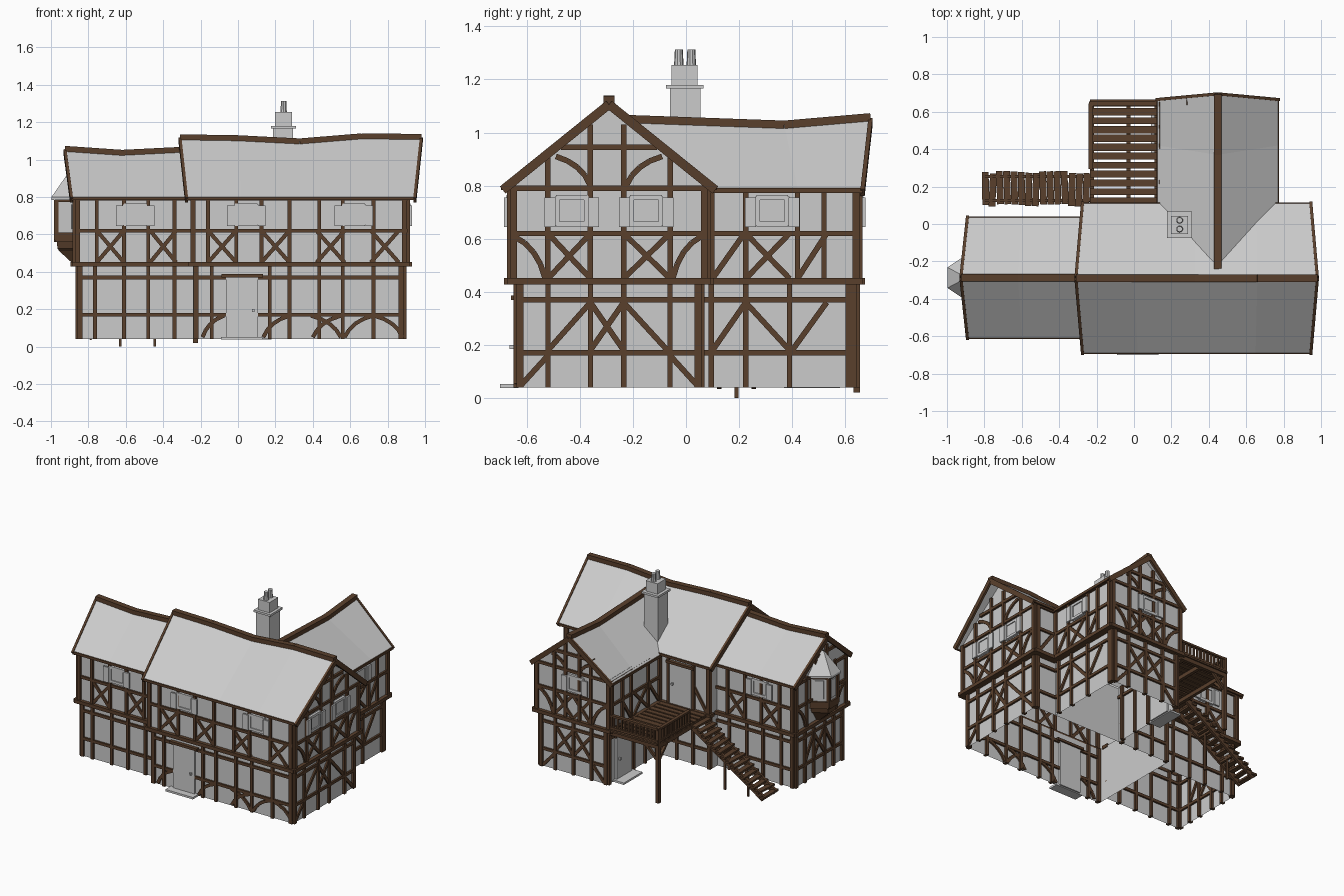
import bpy, bmesh, random
from mathutils import Vector as V

if "Cube" in bpy.data.objects:
    bpy.data.objects.remove(bpy.data.objects["Cube"])

random.seed(4)
WOOD = bpy.data.materials.new("dark_timber")
WOOD.diffuse_color = (0.10, 0.05, 0.025, 1)
WOOD.use_nodes = True
WOOD.node_tree.nodes["Principled BSDF"].inputs["Base Color"].default_value = WOOD.diffuse_color
parts = {}


def mesh(name, wood=True):
    if name not in parts:
        parts[name] = (bmesh.new(), wood)
    return parts[name][0]


def poly(bm, pts):
    return bm.faces.new([bm.verts.new(p) for p in pts])


def beam(bm, p, q, w, d, n=(0, 0, 1)):
    """Square bar from p to q: depth d along n, width w across."""
    p, q, n = V(p), V(q), V(n)
    t = (q - p).normalized()
    s = t.cross(n).normalized()
    n = s.cross(t)
    v = [bm.verts.new(e + s * a * w / 2 + n * b * d / 2)
         for e in (p, q) for a, b in ((-1, -1), (1, -1), (1, 1), (-1, 1))]
    for f in ((3, 2, 1, 0), (4, 5, 6, 7), (0, 1, 5, 4), (1, 2, 6, 5), (2, 3, 7, 6), (3, 0, 4, 7)):
        bm.faces.new([v[i] for i in f])


def box(bm, lo, hi):
    x, y = (lo[0] + hi[0]) / 2, (lo[1] + hi[1]) / 2
    beam(bm, (x, y, lo[2]), (x, y, hi[2]), hi[1] - lo[1], hi[0] - lo[0], (1, 0, 0))


class Wall:
    """Flat wall: axis it runs along, fixed coordinate c, outward sign s."""
    def __init__(self, axis, c, s):
        self.axis, self.c, self.s = axis, c, s
        self.n = (0, s, 0) if axis == 'x' else (s, 0, 0)

    def at(self, u, z, d=0):
        k = self.c + self.s * d
        return (u, k, z) if self.axis == 'x' else (k, u, z)

    def bar(self, bm, u0, z0, u1, z1, w=0.021, d=0.03, off=0.0):
        beam(bm, self.at(u0, z0, off), self.at(u1, z1, off), w, d, self.n)

    def arc(self, bm, u0, z0, u1, z1):
        p, q = V((u0, z0)), V((u1, z1))
        c = ((p + q) / 2).lerp(V((u0, z1)), 0.5)
        pts = [p * (1 - t) ** 2 + c * 2 * t * (1 - t) + q * t * t for t in (0, .25, .5, .75, 1)]
        for a, b in zip(pts, pts[1:]):
            self.bar(bm, *a, *b, d=0.022)

    def timber(self, name, u0, u1, posts, z0, z1, rails, xs=(), diag=(), arcs=()):
        bm = mesh(name)
        for u in posts:
            edge = min(abs(u - u0), abs(u - u1)) < 0.02
            self.bar(bm, u, z0, u, z1, 0.026 if edge else 0.02)
        for z in rails:
            self.bar(bm, u0, z, u1, z, 0.02, 0.026)
        for a, b, za, zb in xs:
            self.bar(bm, a, za, b, zb, d=0.022)
            self.bar(bm, a, zb, b, za, d=0.02)
        for e in diag:
            self.bar(bm, *e, d=0.022)
        for e in arcs:
            self.arc(bm, *e)
        if z0 > 0.4:
            self.bar(bm, u0 - .015, .44, u1 + .015, .44, 0.025, 0.05)

    def window(self, u, z=0.705):
        bm = mesh("shuttered_windows", False)
        self.bar(bm, u, z - .045, u, z + .045, 0.1, 0.02)
        for s in (-1, 1):
            self.bar(bm, u + s * .055, z - .055, u + s * .055, z + .055, 0.018, 0.036)
            self.bar(bm, u - .06, z + s * .05, u + .06, z + s * .05, 0.018, 0.034)
            self.bar(bm, u + s * .082, z - .06, u + s * .082, z + .05, 0.042, 0.012, 0.02)

    def door(self, u, z0, z1, w=0.17):
        bm = mesh("doors", False)
        self.bar(bm, u, z0, u, z1, w, 0.03)
        self.bar(bm, u + w * .35, z0 + .14, u + w * .35, z0 + .155, 0.012, 0.02, 0.02)
        self.bar(mesh("door_lintels"), u - w * .65, z1 + .008, u + w * .65, z1 + .008, 0.018, 0.05)


def block(name, axis, a0, a1, b0, b1, z0, z1, peak=None):
    """Hollow wall shell; with a peak the two ends become gables."""
    bm = mesh(name, False)
    P = (lambda a, b, z: (a, b, z)) if axis == 'x' else (lambda a, b, z: (b, a, z))
    for b in (b0, b1):
        poly(bm, [P(a0, b, z0), P(a1, b, z0), P(a1, b, z1), P(a0, b, z1)])
    for a in (a0, a1):
        top = [P(a, (b0 + b1) / 2, peak)] if peak else []
        poly(bm, [P(a, b0, z0), P(a, b1, z0), P(a, b1, z1)] + top + [P(a, b0, z1)])


def roof(name, axis, c, half, ez, stations, ends):
    """Sagging gable roof; stations are (ridge position, eave position, ridge height)."""
    bm, trim = mesh(name, False), mesh(name + "_trim")
    P = (lambda a, b, z: V((a, b, z))) if axis == 'x' else (lambda a, b, z: V((b, a, z)))
    rows = [[P(e, c - half, ez), P(r, c, z), P(e, c + half, ez)] for r, e, z in stations]
    dn = V((0, 0, -.016))
    for A, B in zip(rows, rows[1:]):
        for i in (0, 1):
            poly(bm, [A[i], B[i], B[i + 1], A[i + 1]])
            poly(bm, [v + dn for v in (A[i], A[i + 1], B[i + 1], B[i])])
        beam(trim, A[1], B[1], 0.04, 0.03)
        for i in (0, 2):
            beam(trim, A[i] + dn / 2, B[i] + dn / 2, 0.012, 0.018)
    n = P(1, 0, 0)
    for k in ends:
        for i in (0, 2):
            beam(trim, rows[k][i] + dn, rows[k][1] + dn, 0.034, 0.016, n)


# Plaster walls
block("main_ground_walls", 'x', -.24, .885, -.635, .055, .04, .44)
block("left_ground_walls", 'x', -.855, -.24, -.56, -.015, .04, .44)
block("wing_ground_walls", 'y', .055, .64, .175, .715, .04, .44)
block("main_upper_walls", 'x', -.25, .905, -.66, .08, .43, .815, 1.095)
block("left_upper_walls", 'x', -.87, -.25, -.58, .005, .43, .815, 1.03)
block("wing_upper_walls", 'y', .08, .65, .15, .74, .43, .81, 1.035)

# Roofs
roof("main_roof", 'x', -.29, .4, .80, [(-.31, -.275, 1.12), (.0, .02, 1.115), (.33, .33, 1.098), (.66, .65, 1.125), (.98, .945, 1.122)], (0, -1))
roof("left_roof", 'x', -.2875, .3225, .80, [(-.925, -.89, 1.058), (-.62, -.6, 1.037), (-.26, -.26, 1.055)], (0,))
roof("wing_roof", 'y', .4475, .3225, .79, [(.695, .665, 1.058), (.37, .42, 1.03), (-.24, .1, 1.052)], (0,))

UP = (.62, .79)
LOW = (.17, .37)
# Front timbers
w = Wall('x', -.66, -1)
w.timber("front_upper_timbers", -.25, .905, (-.24, -.16, -.01, .125, .275, .435, .56, .725, .89), .43, .8, UP,
         [(a, b, .45, .62) for a, b in ((-.16, -.01), (.125, .275), (.42, .57), (.71, .86))])
for u in (.045, .62):
    w.window(u)
w = Wall('x', -.635, -1)
w.timber("front_ground_timbers", -.24, .885, (-.225, -.14, .17, .275, .435, .56, .725, .872), .04, .44, LOW, arcs=[
    (-.19, .05, -.075, .165), (.135, .05, .275, .165), (.55, .05, .39, .165), (.40, .05, .55, .165), (.57, .05, .72, .165), (.88, .05, .73, .165)])
w.door(.022, .045, .37)
w = Wall('x', -.58, -1)
w.timber("left_front_upper_timbers", -.87, -.25, (-.857, -.755, -.61, -.48, -.34), .43, .8, UP,
         [(-.755, -.61, .45, .62), (-.47, -.33, .45, .62)])
w.window(-.55)
Wall('x', -.56, -1).timber("left_front_ground_timbers", -.855, -.24, (-.845, -.765, -.61, -.48, -.34), .04, .44, LOW)

# Right gable timbers
w = Wall('y', .905, 1)
X = [(-.52, -.36, .45, .62), (-.235, -.06, .45, .62)]
w.timber("right_gable_timbers", -.66, .08, (-.65, .07), .43, .8, UP, X, arcs=[
    (-.53, .45, -.65, .61), (-.05, .45, .06, .61), (-.36, .80, -.49, .91), (-.225, .80, -.09, .91)])
bm = mesh("right_gable_timbers")
for u, z in ((-.52, .91), (-.36, 1.03), (-.235, 1.03), (-.06, .91)):
    w.bar(bm, u, .43, u, z)
w.bar(bm, -.47, .945, -.11, .945)
for u in (-.43, -.15):
    w.window(u)
Wall('y', .885, 1).timber("right_ground_timbers", -.635, .055, (-.625, -.52, -.36, -.235, -.06, .045), .04, .44, LOW,
    [(-.36, -.235, .18, .36)], [(-.36, .36, -.52, .18), (-.52, .16, -.62, .05), (-.235, .36, -.07, .18), (-.06, .16, .04, .05)])

# Rear wing timbers, both long sides
for c, g, s, name in ((.74, .715, 1, "wing_right"), (.15, .175, -1, "wing_left")):
    w = Wall('y', c, s)
    w.timber(name + "_upper_timbers", .08, .65, (.095, .225, .42, .52, .64), .43, .8, UP,
             [(.225, .39, .45, .62)], [(.22, .62, .1, .45), (.53, .62, .42, .45)])
    g = Wall('y', g, s)
    if s > 0:
        w.window(.325)
        g.timber(name + "_ground_timbers", .055, .64, (.095, .225, .39, .61, .632), .04, .44, LOW,
                 diag=[(.225, .36, .1, .18), (.225, .36, .39, .18), (.53, .36, .4, .18)])
    else:
        g.timber(name + "_ground_timbers", .055, .64, (.095, .225, .36, .632), .04, .44, (.37,))
        g.door(.475, .045, .36)

# Back timbers
w = Wall('x', .65, 1)
w.timber("rear_gable_timbers", .15, .74, (.16, .73), .43, .8, UP, [(.3, .445, .45, .62), (.445, .59, .45, .62)],
         arcs=[(.29, .45, .17, .61), (.6, .45, .72, .61), (.39, .8, .28, .88), (.5, .8, .61, .88)])
for u, z in ((.3, .9), (.39, .98), (.5, .98), (.59, .9)):
    w.bar(mesh("rear_gable_timbers"), u, .43, u, z)
w.bar(mesh("rear_gable_timbers"), .28, .91, .61, .91)
w.window(.42)
Wall('x', .64, 1).timber("rear_ground_timbers", .175, .715, (.187, .3, .445, .59, .703), .04, .44, LOW,
    [(.3, .445, .18, .36), (.445, .59, .18, .36)], [(.3, .16, .2, .05), (.59, .16, .69, .05)])
w = Wall('x', .08, 1)
w.timber("main_back_upper_timbers", -.25, .15, (-.24, -.12, .08), .43, .8, (.79,), diag=[(-.12, .62, -.23, .45)])
w.door(-.02, .45, .74)
w.timber("back_corner_upper_timbers", .74, .905, (.89,), .43, .8, UP, diag=[(.76, .62, .88, .45)])
w = Wall('x', .055, 1)
w.timber("main_back_ground_timbers", -.24, .175, (-.228, -.1, .03, .15), .04, .44, LOW)
w.timber("back_corner_ground_timbers", .715, .885, (.872,), .04, .44, LOW)
w = Wall('x', .005, 1)
w.timber("left_back_upper_timbers", -.87, -.25, (-.857, -.755, -.61, -.48, -.34), .43, .8, UP,
         [(-.755, -.61, .45, .62), (-.48, -.34, .45, .62)])
w.window(-.6)
Wall('x', -.015, 1).timber("left_back_ground_timbers", -.855, -.24, (-.843, -.755, -.61, -.48, -.34), .04, .44, LOW)

# Left gable timbers
w = Wall('y', -.87, -1)
w.timber("left_gable_timbers", -.58, .005, (-.57, -.45, -.125, -.005), .43, .81, UP,
         arcs=[(-.46, .45, -.56, .61), (-.115, .45, -.015, .61)])
for u in (-.35, -.225):
    w.bar(mesh("left_gable_timbers"), u, .79, u, .96)
w.bar(mesh("left_gable_timbers"), -.44, .91, -.135, .91)
Wall('y', -.855, -1).timber("left_ground_timbers", -.56, -.015, (-.55, -.45, -.35, -.225, -.125, -.025), .04, .44, LOW,
    [(-.35, -.225, .18, .36)], [(-.35, .36, -.45, .18), (-.225, .36, -.125, .18)])


# Oriel window on the left gable
def loft(name, rings, wood):
    bm = mesh(name, wood)
    R = [[V((xi, -.287 - hi, z)), V((xo, -.287 - ho, z)), V((xo, -.287 + ho, z)), V((xi, -.287 + hi, z))]
         for z, xi, xo, ho, hi in rings]
    for A, B in zip(R, R[1:]):
        for i in range(3):
            poly(bm, [A[i], A[i + 1], B[i + 1], B[i]])
    poly(bm, R[0][::-1])
    return R


loft("oriel_corbel", [(.45, -.86, -.89, .03, .05), (.51, -.86, -.955, .035, .085), (.525, -.86, -.965, .045, .105), (.575, -.86, -.97, .05, .115)], True)
R = loft("oriel_walls", [(.57, -.86, -.972, .048, .112), (.80, -.86, -.972, .048, .112)], False)
loft("oriel_roof", [(.785, -.87, -.997, .055, .14), (.80, -.87, -.997, .055, .14), (.94, -.87, -.90, .003, .01)], False)
bm = mesh("oriel_frame")
for a, b in zip(*R):
    beam(bm, a, b, .022, .022, (1, 0, 0))
for i in range(3):
    for z, h in ((.015, .05), (.215, .025)):
        beam(bm, R[0][i] + V((0, 0, z)), R[0][i + 1] + V((0, 0, z)), .022, h)
    a, b = R[0][i], R[0][i + 1]
    up = V((0, 0, .125))
    n = (b - a).cross(up)
    beam(mesh("oriel_panes", False), a.lerp(b, .25) + up, a.lerp(b, .75) + up, .13, .012, n)

# Chimney with collar and two pots
bm = mesh("chimney", False)
box(bm, (.187, -.06, .8), (.295, .055, 1.165))
box(bm, (.177, -.075, 1.165), (.31, .066, 1.18))
box(bm, (.198, -.054, 1.18), (.29, .044, 1.255))
for y in (-.027, .02):
    pot = bmesh.ops.create_cone(bm, cap_ends=True, segments=10, radius1=.018, radius2=.015, depth=.06)
    bmesh.ops.translate(bm, verts=pot["verts"], vec=(.244, y, 1.282))

# Door steps
box(mesh("door_steps", False), (-.09, -.70, .038), (.13, -.63, .052))
box(mesh("door_steps", False), (.09, .37, .038), (.18, .58, .052))

# Balcony deck, posts and railings
bm = mesh("balcony_deck")
for i in range(12):
    y = .125 + i * .0475
    beam(bm, (-.235, y, .445), (.155, y, .445), .038 + random.uniform(-.004, .004), .012)
for x in (-.225, -.03, .12):
    beam(bm, (x, .08, .425), (x, .65, .425), .022, .028)
for y in (.13, .645):
    beam(bm, (-.24, y, .425), (.15, y, .425), .022, .028)
bm = mesh("balcony_posts")
beam(bm, (-.228, .643, .02), (-.228, .643, .56), .026, .026, (1, 0, 0))
beam(bm, (-.228, .643, .32), (-.13, .643, .42), .018, .018, (0, 1, 0))
beam(bm, (-.228, .643, .32), (-.228, .545, .42), .018, .018, (1, 0, 0))
bm = mesh("balcony_railing")
for a, b, n in ((V((.15, .645, 0)), V((-.23, .645, 0)), 13), (V((-.23, .645, 0)), V((-.23, .295, 0)), 12)):
    for z in (.465, .55):
        beam(bm, a + V((0, 0, z)), b + V((0, 0, z)), .024, .014)
    for i in range(n + 1):
        p = a.lerp(b, i / n)
        beam(bm, p + V((0, 0, .45)), p + V((0, 0, .55)), .014, .012, (1, 0, 0))

# Outside stairs
bm = mesh("stairs")
for y in (.125, .255):
    beam(bm, (-.235, y, .42), (-.80, y, .05), .016, .04)
for i in range(15):
    x, z = -.255 - i * .0385, .428 - i * .0262
    j = random.uniform(-.008, .008)
    beam(bm, (x + j * .6, .10 + j, z), (x - j * .6, .277 + j, z), .036, .014)
for x, z in ((-.445, .27), (-.63, .15)):
    beam(bm, (x, .19, 0), (x, .19, z), .014, .014, (1, 0, 0))
    beam(bm, (x, .12, z), (x, .26, z), .016, .016)

# Turn every collected part into an object
for name, (bm, wood) in parts.items():
    bmesh.ops.remove_doubles(bm, verts=bm.verts, dist=1e-5) if not wood else None
    bmesh.ops.recalc_face_normals(bm, faces=bm.faces)
    me = bpy.data.meshes.new(name)
    bm.to_mesh(me)
    bm.free()
    if wood:
        me.materials.append(WOOD)
    bpy.context.collection.objects.link(bpy.data.objects.new(name, me))
